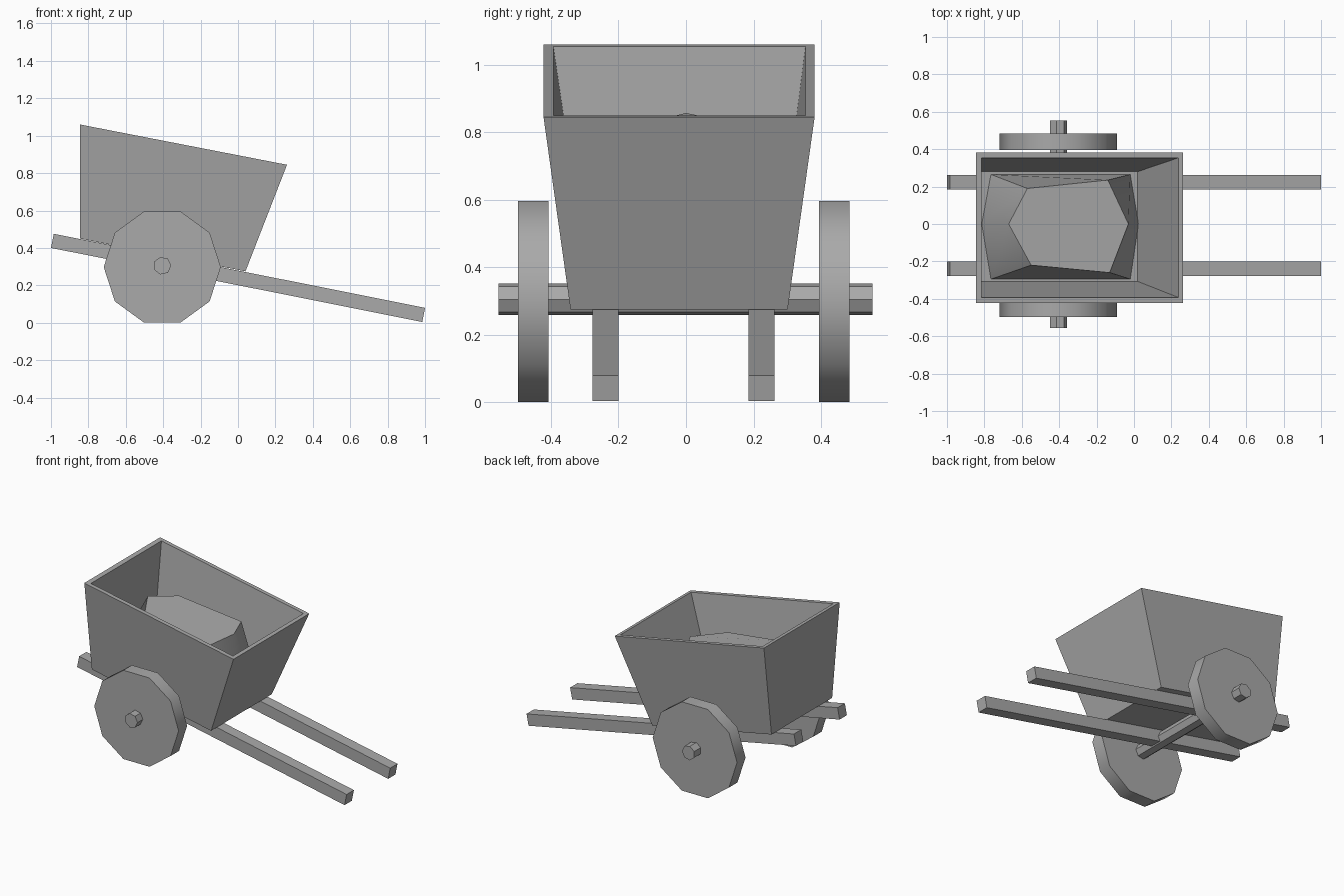
import bpy, bmesh, math

if "Cube" in bpy.data.objects:
    bpy.data.objects.remove(bpy.data.objects["Cube"])

grey = bpy.data.materials.new("weathered grey")
grey.diffuse_color = (0.4, 0.4, 0.4, 1)
grey.use_nodes = True
grey.node_tree.nodes["Principled BSDF"].inputs["Base Color"].default_value = grey.diffuse_color


def loft(name, rings, smooth=None):
    """Join rings of points with quads and close both ends."""
    bm = bmesh.new()
    vr = [[bm.verts.new(p) for p in ring] for ring in rings]
    for a, b in zip(vr, vr[1:]):
        n = len(a)
        for i in range(n):
            j = (i + 1) % n
            bm.faces.new((a[i], a[j], b[j], b[i]))
    bm.faces.new(vr[0][::-1])
    bm.faces.new(vr[-1])
    bmesh.ops.recalc_face_normals(bm, faces=bm.faces[:])
    mesh = bpy.data.meshes.new(name)
    bm.to_mesh(mesh)
    bm.free()
    obj = bpy.data.objects.new(name, mesh)
    bpy.context.collection.objects.link(obj)
    mesh.materials.append(grey)
    if smooth:
        bpy.ops.object.select_all(action='DESELECT')
        obj.select_set(True)
        bpy.context.view_layer.objects.active = obj
        bpy.ops.object.shade_smooth_by_angle(angle=math.radians(smooth))
    return obj


def disc(x, y, z, r, n):
    return [(x + r * math.cos(i * math.tau / n), y, z + r * math.sin(i * math.tau / n))
            for i in range(n)]


def rect(x0, x1, y0, y1, height):
    return [(x, y, height(x)) for x, y in ((x0, y0), (x1, y0), (x1, y1), (x0, y1))]


# Sloping planes of the cart bed and the rim
def bed(x):
    return 0.45 - 0.198 * (x + 0.845)


def floor(x):
    return bed(x) + 0.03


def rim(x):
    return 1.06 - 0.1945 * (x + 0.845)


# Open tub: outer wall up, rim, inner wall down to the floor
loft("tub", [rect(-0.845, 0.04, -0.342, 0.301, bed),
             rect(-0.845, 0.262, -0.422, 0.381, rim),
             rect(-0.816, 0.238, -0.393, 0.354, rim),
             rect(-0.816, 0.02, -0.307, 0.28, floor)])

# Wheels and axle
for name, y in (("left_wheel", 0.4395), ("right_wheel", -0.453)):
    loft(name, [disc(-0.405, y + s, 0.298, 0.313, 10) for s in (-0.045, 0.045)], 40)
loft("axle", [disc(-0.405, y, 0.305, 0.048, 7) for y in (-0.555, 0.553)])

# Tilted shafts
for name, y in (("left_shaft", 0.2235), ("right_shaft", -0.2385)):
    shaft = loft(name, [[(x, a, b) for a, b in
                         ((-0.0385, -0.0385), (0.0385, -0.0385), (0.0385, 0.0385), (-0.0385, 0.0385))]
                        for x in (-1.012, 1.012)])
    shaft.location = (0, y, 0.24)
    shaft.rotation_euler.y = math.radians(11.28)

# Faceted load lying on the tub floor
base = [(-0.814, 0), (-0.765, 0.265), (-0.02, 0.265), (0.024, 0), (-0.02, -0.295), (-0.765, -0.295)]
top = [(-0.67, 0, 0.857), (-0.57, 0.19, 0.815), (-0.14, 0.235, 0.74),
       (-0.03, 0, 0.775), (-0.13, -0.26, 0.73), (-0.55, -0.22, 0.80)]
loft("load", [[(x, y, floor(x)) for x, y in base], top], 50)
